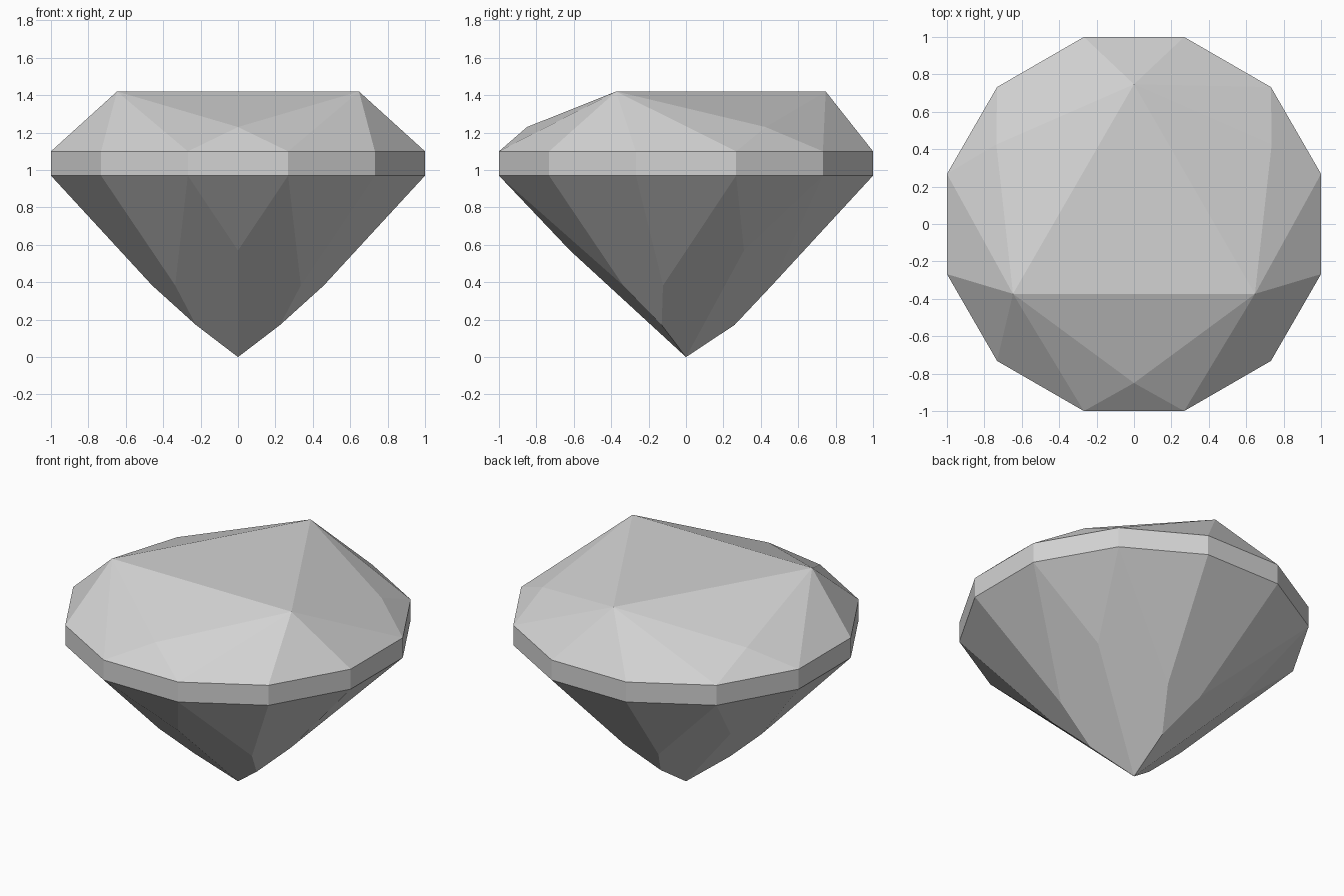
import bpy
import bmesh
from math import cos, sin, radians
from mathutils import Vector

cube = bpy.data.objects.get("Cube")
if cube:
    bpy.data.objects.remove(cube, do_unlink=True)

RIM = 1.0353          # corner radius of the twelve-sided girdle
LOW, HIGH = 0.97, 1.10
CENTRE = Vector((0, 0, 1.0))

stone = bpy.data.materials.new("pale_grey_stone")
stone.diffuse_color = (0.65, 0.65, 0.65, 1)
stone.use_nodes = True
stone.node_tree.nodes["Principled BSDF"].inputs["Base Color"].default_value = stone.diffuse_color


def polar(radius, angle, z):
    a = radians(angle)
    return Vector((radius * cos(a), radius * sin(a), z))


def build(name, facets):
    """Flat-shaded part from polygons, all facing away from the gem centre."""
    bm = bmesh.new()
    for points in facets:
        bm.faces.new([bm.verts.new(p) for p in points])
    bmesh.ops.remove_doubles(bm, verts=bm.verts, dist=0.001)
    bm.normal_update()
    for face in bm.faces:
        if face.normal.dot(face.calc_center_median() - CENTRE) < 0:
            face.normal_flip()
    mesh = bpy.data.meshes.new(name)
    bm.to_mesh(mesh)
    bm.free()
    mesh.materials.append(stone)
    obj = bpy.data.objects.new(name, mesh)
    bpy.context.collection.objects.link(obj)


# Named corner rings
def top(a): return polar(0.747, a, 1.42)
def star(a): return polar(0.85, a, 1.23)
def upper(a): return polar(RIM, a, HIGH)
def lower(a): return polar(RIM, a, LOW)
def keel(a): return polar(0.62, a, 0.57)
def waist(a): return polar(0.475, a, 0.383)
def tip(a): return polar(0.26, a, 0.172)


# Girdle band
build("girdle", [[lower(a), lower(a + 30), upper(a + 30), upper(a)]
                 for a in range(15, 375, 30)])

# Crown and pavilion share threefold symmetry, mirrored about each corner
corners = (90, 210, 330)
crown = [[top(a) for a in corners]]
pavilion = []
for a in corners:
    crown += [[top(a), upper(a - 15), upper(a + 15)],
              [top(a), top(a + 120), star(a + 60)],
              [star(a + 60), upper(a + 45), upper(a + 75)]]
    pavilion += [[lower(a - 15), lower(a + 15), waist(a + 15), tip(a), waist(a - 15)],
                 [keel(a + 60), lower(a + 45), lower(a + 75)]]
    for s in (-1, 1):
        crown += [[top(a), upper(a + s * 15), upper(a + s * 45)],
                  [top(a), upper(a + s * 45), star(a + s * 60)]]
        pavilion += [[waist(a + s * 15), lower(a + s * 15), lower(a + s * 45)],
                     [Vector((0, 0, 0)), tip(a), waist(a + s * 15),
                      lower(a + s * 45), keel(a + s * 60)]]

build("crown", crown)
build("pavilion", pavilion)
